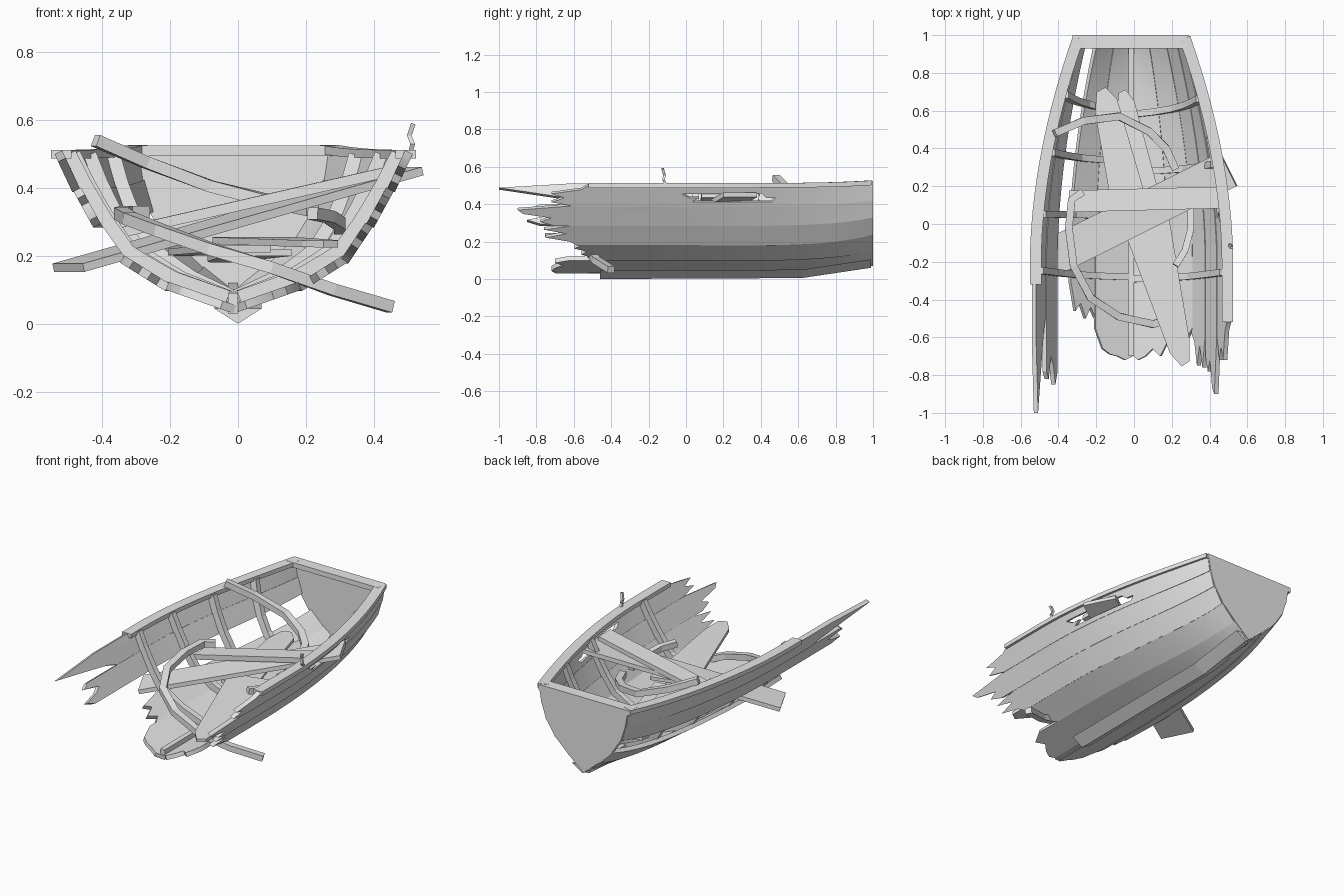
import bpy, bmesh
from mathutils import Vector

cube = bpy.data.objects.get("Cube")
if cube:
    bpy.data.objects.remove(cube, do_unlink=True)

wood = bpy.data.materials.new("pale_grey_wood")
wood.use_nodes = True
wood.diffuse_color = (0.8, 0.8, 0.8, 1)
wood.node_tree.nodes["Principled BSDF"].inputs["Base Color"].default_value = (0.8, 0.8, 0.8, 1)

# Half cross-sections of the hull (keel to gunwale), amidships and at the stern
MID = [(0, 0.03), (0.20, 0.10), (0.335, 0.18), (0.41, 0.285), (0.472, 0.39), (0.528, 0.50)]
STERN = [(0, 0.07), (0.10, 0.155), (0.19, 0.24), (0.25, 0.33), (0.28, 0.42), (0.297, 0.515)]
CENTRE = -0.013


def finish(name, bm, fix=True):
    if fix:
        bmesh.ops.recalc_face_normals(bm, faces=bm.faces)
    mesh = bpy.data.meshes.new(name)
    bm.to_mesh(mesh)
    bm.free()
    ob = bpy.data.objects.new(name, mesh)
    bpy.context.collection.objects.link(ob)
    mesh.materials.append(wood)
    return ob


def hull(side, level, y, inset=0.0):
    """Point on the hull: level counts strakes up from the keel."""
    k = min(int(level), len(MID) - 2)
    u = level - k
    t = max(0.0, (y + 0.2) / 1.2) ** 1.85

    def chine(i):
        return (MID[i][0] + (STERN[i][0] - MID[i][0]) * t,
                MID[i][1] + (STERN[i][1] - MID[i][1]) * t ** 3)
    (x0, z0), (x1, z1) = chine(k), chine(k + 1)
    x, z = x0 + (x1 - x0) * u, z0 + (z1 - z0) * u
    nx, nz = z1 - z0, x0 - x1
    n = (nx * nx + nz * nz) ** 0.5
    return Vector((side * (x - inset * nx / n) + CENTRE, y, z - inset * nz / n))


def strake(name, side, k, ends, hole=None):
    """One hull plank; ends are the broken front edge, from its lower to its upper side."""
    rows, cols = 32, len(ends) - 1
    bm = bmesh.new()
    grid = []
    for j, end in enumerate(ends):
        u = j / cols
        lap = -0.004 * (1 - u) if k else 0
        grid.append([bm.verts.new(hull(side, k + u * 0.999, end + (0.995 - end) * i / rows, lap))
                     for i in range(rows + 1)])
    for j in range(cols):
        for i in range(rows):
            if hole and hole[0] <= j <= hole[1] and hole[2] < grid[j][i].co.y < hole[3]:
                continue
            quad = [grid[j][i], grid[j][i + 1], grid[j + 1][i + 1], grid[j + 1][i]]
            bm.faces.new(quad if side > 0 else quad[::-1]).smooth = True
    ob = finish(name, bm, False)
    mod = ob.modifiers.new("thickness", "SOLIDIFY")
    mod.thickness, mod.offset = 0.025, -1
    ob.modifiers.new("crisp_edges", "EDGE_SPLIT").split_angle = 0.5


def beam(name, points, width, height, side=None):
    """Rectangular timber swept along a path."""
    pts = [Vector(p) for p in points]
    bm = bmesh.new()
    rings = []
    for i, p in enumerate(pts):
        tangent = (pts[min(i + 1, len(pts) - 1)] - pts[max(i - 1, 0)]).normalized()
        across = Vector(side) if side else tangent.cross(Vector((0, 0, 1))).normalized()
        up = across.cross(tangent).normalized()
        rings.append([bm.verts.new(p + across * a * width / 2 + up * b * height / 2)
                      for a, b in ((-1, -1), (1, -1), (1, 1), (-1, 1))])
    skin(name, bm, rings)


def skin(name, bm, rings):
    """Join rings of vertices into a closed solid."""
    count = len(rings[0])
    for r, q in zip(rings, rings[1:]):
        for i in range(count):
            bm.faces.new((r[i], r[(i + 1) % count], q[(i + 1) % count], q[i]))
    bm.faces.new(rings[0])
    bm.faces.new(rings[-1])
    finish(name, bm)


def slab(name, outline, depth):
    """Flat outline extruded by a vector."""
    bm = bmesh.new()
    face = bm.faces.new([bm.verts.new(p) for p in outline])
    out = bmesh.ops.extrude_face_region(bm, geom=[face])
    bmesh.ops.translate(bm, vec=depth,
                        verts=[v for v in out["geom"] if isinstance(v, bmesh.types.BMVert)])
    finish(name, bm)


def board(name, start, end, w0, w1):
    """Loose floor board with a broken, pointed far end."""
    a, b = Vector(start), Vector(end)
    d = b - a
    across = d.cross(Vector((0, 0, 1))).normalized()
    shape = [(0, -w0), (0.84, -w1), (0.98, -w1 * 0.5), (1, w1 * 0.3), (0.9, w1), (0, w0)]
    slab(name, [a + d * t + across * w / 2 for t, w in shape], (0, 0, 0.02))


# Hull planking: the right side has lost one strake
LEFT = [[-0.68, -0.72, -0.70, -0.66, -0.70, -0.62], [-0.45, -0.50, -0.56, -0.53, -0.60, -0.55],
        [-0.58, -0.62, -0.75, -0.64, -0.76, -0.60], [-0.70, -0.78, -0.72, -0.87, -0.90, -0.62],
        [-0.60, -0.72, -0.65, -0.72, -0.56, -0.52]]
RIGHT = [[-0.70, -0.72, -0.70, -0.69, -0.66, -0.55], [-0.50, -0.44, -0.50, -0.42, -0.46, -0.30],
         None, [-0.78, -0.85, -0.74, -0.70, -0.82, -0.78], [-0.48, -0.56, -0.70, -0.85, -1.0, -0.62]]
for label, side, planks in (("left", 1, LEFT), ("right", -1, RIGHT)):
    for k, ends in enumerate(planks):
        if ends:
            hole = (1, 2, -0.02, 0.42) if side > 0 and k == 4 else None
            strake(f"{label}_strake_{k + 1}", side, k, ends, hole)

# Transom
slab("transom", [hull(1, k, 1.0) for k in range(6)] + [hull(-1, k, 1.0) for k in range(5, 0, -1)],
     (0, -0.03, 0))

# Gunwale rails and stern cap
for label, side, front in (("left", 1, -0.52), ("right", -1, -0.32)):
    path = [hull(side, 5, front + (0.985 - front) * i / 14) + Vector((-side * 0.02, 0, 0))
            for i in range(15)]
    beam(f"{label}_gunwale", path, 0.06, 0.025)
beam("stern_cap", [(-0.325, 0.965, 0.51), (0.288, 0.965, 0.51)], 0.07, 0.03)

# Ribs following the inside of the hull, leaning aft toward the stern
for label, side, places in (("left", 1, (0.63, 0.3, -0.27)), ("right", -1, (0.65, 0.36, 0.05, -0.26))):
    for n, y in enumerate(places):
        path = [hull(side, 0.15 + 4.7 * i / 12, y + 0.13 * abs(y) * (i / 12 - 0.6), 0.04)
                for i in range(13)]
        beam(f"{label}_rib_{n + 1}", path, 0.035, 0.04, side=(0, 1, 0))

# Outer keel with a triangular section, rising to the stern, and the inner keel
bm = bmesh.new()
skin("outer_keel", bm,
     [[bm.verts.new((x, y, z + rise)) for x, z in ((-0.07, 0.045), (0, 0), (0.07, 0.045))]
      for y, rise in ((-0.46, 0), (0.62, 0.005), (0.99, 0.06))])
beam("inner_keel", [(-0.015, -0.70, 0.06), (-0.015, 0.6, 0.065), (-0.015, 0.97, 0.09)], 0.03, 0.06)

# Fallen seat and the wide plank pushed through both sides
beam("fallen_seat", [(-0.34, 0.12, 0.27), (0.45, 0.14, 0.45)], 0.115, 0.03)
beam("crossing_plank", [(-0.50, -0.21, 0.165), (0.50, 0.29, 0.45)], 0.2, 0.025)

# Loose floor boards
board("rear_floor_board", (0.0, 0.0, 0.21), (-0.17, 0.72, 0.2), 0.2, 0.13)
board("second_rear_board", (0.06, 0.05, 0.2), (-0.06, 0.71, 0.18), 0.2, 0.10)
board("front_floor_board", (0.05, 0.06, 0.235), (0.27, -0.75, 0.225), 0.26, 0.12)

# Broken ribs lying across the hull
beam("rear_broken_rib", [(-0.42, 0.48, 0.54), (-0.27, 0.545, 0.475), (-0.08, 0.57, 0.405),
                         (0.08, 0.49, 0.365), (0.17, 0.40, 0.345), (0.22, 0.29, 0.335)], 0.04, 0.035)
beam("front_broken_rib", [(-0.27, 0.17, 0.33), (-0.33, 0.13, 0.33), (-0.345, -0.02, 0.325),
                          (-0.32, -0.22, 0.31), (-0.23, -0.39, 0.275), (-0.08, -0.49, 0.22),
                          (0.1, -0.53, 0.165), (0.28, -0.48, 0.1), (0.45, -0.40, 0.05)], 0.04, 0.035)
beam("side_broken_rib", [(0.30, 0.10, 0.28), (0.30, -0.03, 0.295), (0.27, -0.14, 0.315),
                         (0.22, -0.22, 0.325)], 0.035, 0.035)

# Bent iron hook on the left rail
beam("rail_hook", [(0.505, -0.10, 0.49), (0.515, -0.12, 0.53), (0.505, -0.115, 0.555),
                   (0.517, -0.125, 0.59)], 0.014, 0.014, side=(0, 1, 0))
